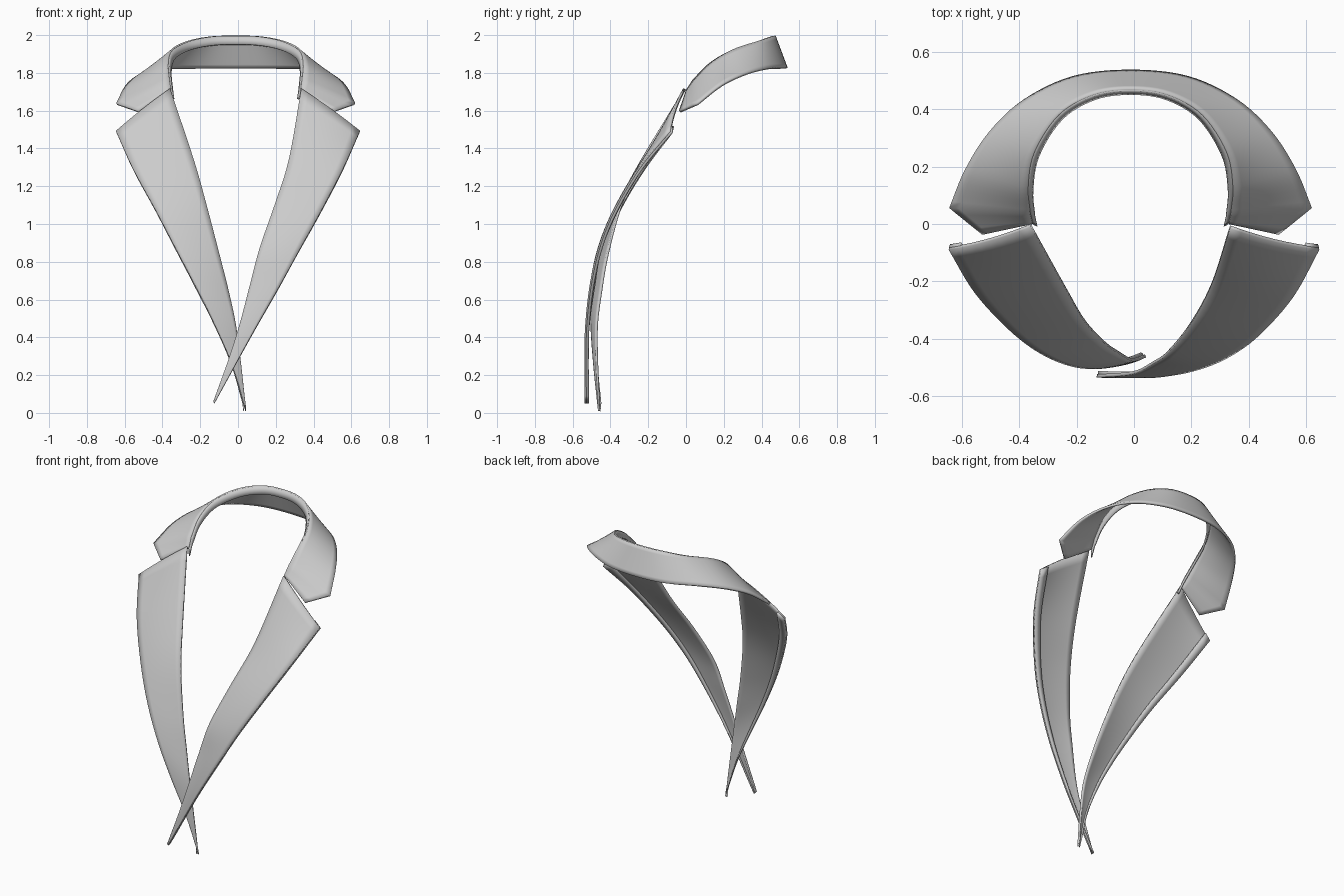
import bpy
import bmesh
from mathutils import Vector

if "Cube" in bpy.data.objects:
    bpy.data.objects.remove(bpy.data.objects["Cube"])

cloth = bpy.data.materials.new("light grey cloth")
cloth.use_nodes = True
GREY = (0.6, 0.6, 0.6, 1)
cloth.diffuse_color = GREY
cloth.node_tree.nodes["Principled BSDF"].inputs["Base Color"].default_value = GREY


def smooth_curve(points, steps=6):
    """Catmull-Rom curve through the points."""
    p = [Vector(q) for q in points]
    p = [2 * p[0] - p[1]] + p + [2 * p[-1] - p[-2]]
    out = []
    for a, b, c, d in zip(p, p[1:], p[2:], p[3:]):
        for i in range(steps):
            t = i / steps
            out.append(b + (c - a) * t / 2 + (2 * a - 5 * b + 4 * c - d) * t * t / 2
                       + (3 * b - a - 3 * c + d) * t ** 3 / 2)
    return out + [p[-2]]


def loft(name, edge_a, edge_b, bulge=0.0, thickness=0.016, cols=8, span=(0, 1), shift=0.0):
    """Cloth panel between two matching edges, arched by bulge."""
    bm = bmesh.new()
    rows = []
    last = len(edge_a) - 1
    for i, (a, b) in enumerate(zip(edge_a, edge_b)):
        along = edge_a[min(i + 1, last)] - edge_a[max(i - 1, 0)]
        normal = along.cross(b - a).normalized()
        if normal.y > 0:
            normal.negate()
        row = []
        for j in range(cols + 1):
            v = span[0] + (span[1] - span[0]) * j / cols
            arch = bulge * (b - a).length * 4 * v * (1 - v)
            row.append(bm.verts.new(a.lerp(b, v) + normal * (arch + shift)))
        rows.append(row)
    for r, s in zip(rows, rows[1:]):
        for j in range(cols):
            bm.faces.new((r[j], r[j + 1], s[j + 1], s[j]))
    bmesh.ops.remove_doubles(bm, verts=bm.verts, dist=0.0005)
    bmesh.ops.recalc_face_normals(bm, faces=bm.faces)
    mesh = bpy.data.meshes.new(name)
    bm.to_mesh(mesh)
    bm.free()
    mesh.materials.append(cloth)
    obj = bpy.data.objects.new(name, mesh)
    bpy.context.collection.objects.link(obj)
    solid = obj.modifiers.new("thickness", "SOLIDIFY")
    solid.thickness = thickness
    solid.offset = 0
    bpy.ops.object.select_all(action="DESELECT")
    obj.select_set(True)
    bpy.context.view_layer.objects.active = obj
    bpy.ops.object.shade_smooth_by_angle(angle=0.7)
    return obj


# Lapels: inner and outer edges from the notch down to the crossing tips
left_inner = [(.335, -.01, 1.715), (.27, -.21, 1.34), (.195, -.35, 1.1), (.115, -.45, .87),
              (.065, -.485, .68), (.01, -.515, .47), (-.05, -.525, .28), (-.13, -.53, .06)]
left_outer = [(.645, -.085, 1.49), (.555, -.25, 1.29), (.435, -.385, 1.06), (.33, -.46, .87),
              (.22, -.505, .67), (.1, -.528, .46), (0, -.532, .28), (-.125, -.53, .05)]
right_inner = [(-.36, -.005, 1.715), (-.235, -.23, 1.34), (-.17, -.34, 1.11), (-.1, -.415, .84),
               (-.05, -.45, .64), (-.012, -.472, .46), (.015, -.47, .25), (.038, -.46, .03)]
right_outer = [(-.645, -.085, 1.49), (-.555, -.235, 1.29), (-.435, -.365, 1.07), (-.33, -.445, .87),
               (-.225, -.49, .67), (-.13, -.5, .48), (-.03, -.485, .25), (.04, -.46, .01)]
for side, inner, outer in (("left", left_inner, left_outer), ("right", right_inner, right_outer)):
    a, b = smooth_curve(inner), smooth_curve(outer)
    loft(side + "_lapel", a, b, bulge=0.03, thickness=0.012)
    # folded hem behind the outer edge
    loft(side + "_lapel_hem", a, b, bulge=0.03, thickness=0.014, cols=2,
         span=(0.86, 1), shift=-0.01)

# Collar: fold line and hanging edge, first half then mirrored round the neck
fold = [(.35, .04, 1.76), (.357, .13, 1.85), (.335, .25, 1.92),
        (.25, .38, 1.965), (.13, .45, 1.99), (0, .468, 1.995)]
hem = [(.63, .06, 1.635), (.575, .19, 1.735), (.49, .32, 1.795),
       (.37, .43, 1.822), (.2, .51, 1.825), (0, .532, 1.825)]
fold_front = Vector((.342, .005, 1.705))
notch = Vector((.515, -.033, 1.595))
CENTRE = Vector((-.012, 0, 0))


def round_neck(points, front):
    mirrored = [(-x, y, z) for x, y, z in reversed(points[:-1])]
    curve = smooth_curve(points + mirrored)
    head = [front.lerp(curve[0], i / 4) for i in range(4)]
    tail = [Vector((-p.x, p.y, p.z)) for p in reversed(head)]
    return [p + CENTRE for p in head + curve + tail]


fold_line = round_neck(fold, fold_front)
hem_line = round_neck(hem, notch)
loft("collar", fold_line, hem_line, thickness=0.014)

# Short stand turned down inside the fold
stand_line = [CENTRE + Vector(((p - CENTRE).x * .965, p.y - .012, p.z - .045)) for p in fold_line]
loft("collar_stand", fold_line, stand_line, thickness=0.012, cols=2)
